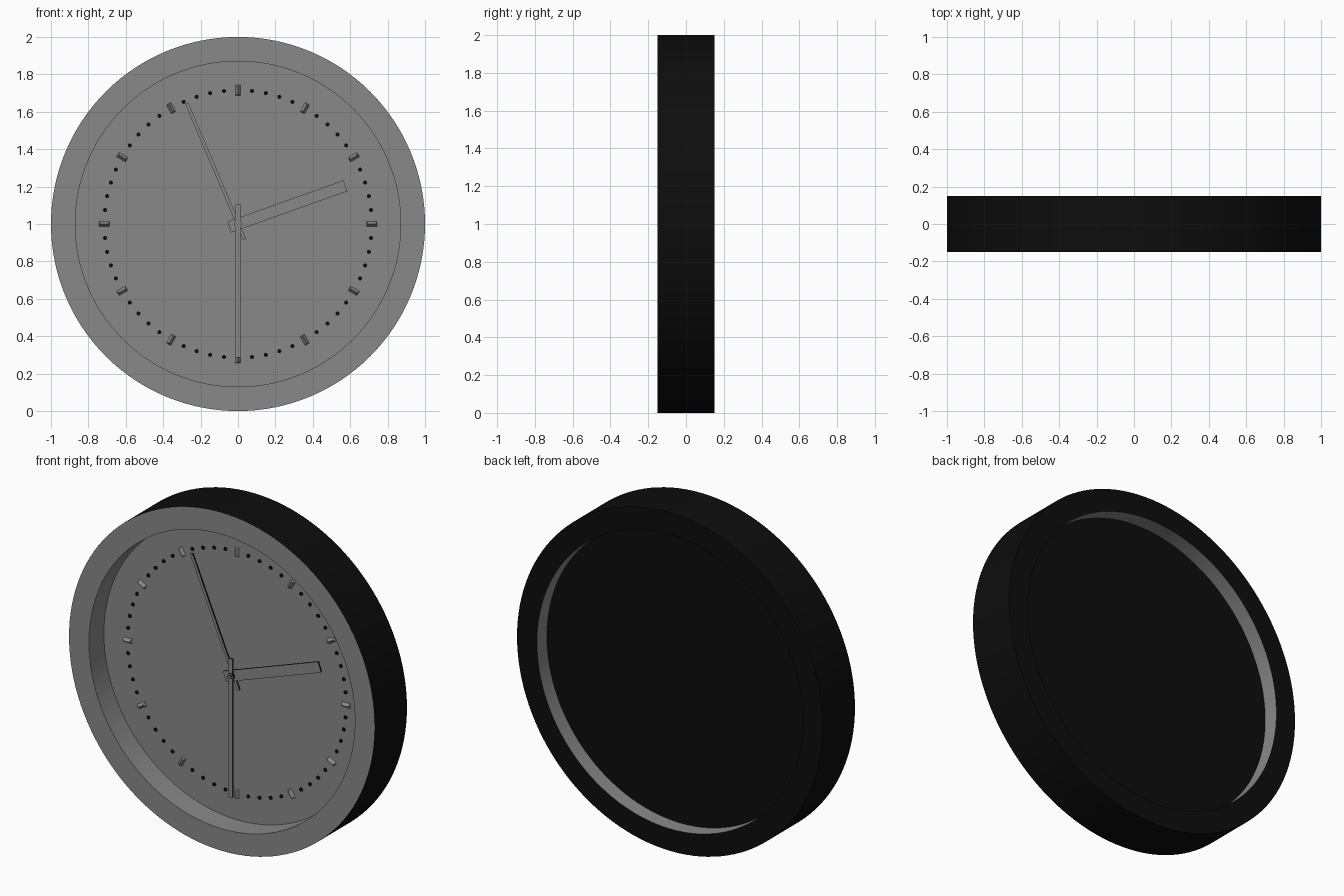
import bpy, bmesh
from math import sin, cos, pi, radians
from mathutils import Matrix

if "Cube" in bpy.data.objects:
    bpy.data.objects.remove(bpy.data.objects["Cube"])

black = bpy.data.materials.new("black")
black.diffuse_color = (0.004, 0.004, 0.004, 1)
black.use_nodes = True
black.node_tree.nodes["Principled BSDF"].inputs["Base Color"].default_value = black.diffuse_color
grey = bpy.data.materials.new("grey")
grey.diffuse_color = (0.25, 0.25, 0.25, 1)
grey.use_nodes = True
grey.node_tree.nodes["Principled BSDF"].inputs["Base Color"].default_value = grey.diffuse_color
N = 128


def finish(name, bm, is_grey, smooth=False):
    """Store the mesh; faces for which is_grey(face) holds are grey, the rest black."""
    bmesh.ops.recalc_face_normals(bm, faces=bm.faces)
    bm.normal_update()
    for f in bm.faces:
        f.material_index = 1 if is_grey(f) else 0
    me = bpy.data.meshes.new(name)
    bm.to_mesh(me)
    bm.free()
    me.materials.append(black)
    me.materials.append(grey)
    ob = bpy.data.objects.new(name, me)
    bpy.context.collection.objects.link(ob)
    if smooth:
        bpy.ops.object.select_all(action='DESELECT')
        ob.select_set(True)
        bpy.context.view_layer.objects.active = ob
        bpy.ops.object.shade_smooth_by_angle()
    return ob


def front(f):
    return f.normal.y < -0.1


def add_disc(bm, r, y0, y1, seg, x=0, z=1):
    """Cylinder lying along y."""
    m = Matrix.Translation((x, (y0 + y1) / 2, z)) @ Matrix.Rotation(pi / 2, 4, 'X')
    bmesh.ops.create_cone(bm, cap_ends=True, segments=seg, radius1=r, radius2=r,
                          depth=abs(y1 - y0), matrix=m)


def radial(deg):
    """Turn about the clock centre, clockwise from twelve."""
    return Matrix.Translation((0, 0, 1)) @ Matrix.Rotation(radians(deg), 4, 'Y')


# Round frame, open at front and back
bm = bmesh.new()
profile = [(1, -0.15), (1, 0.15), (0.87, 0.15), (0.87, -0.15)]
rings = [[bm.verts.new((r * sin(2 * pi * i / N), y, 1 + r * cos(2 * pi * i / N)))
          for i in range(N)] for r, y in profile]
for k in range(4):
    a, b = rings[k], rings[(k + 1) % 4]
    for i in range(N):
        j = (i + 1) % N
        bm.faces.new((a[i], a[j], b[j], b[i]))


def frame_grey(f):
    c = f.calc_center_median()
    return front(f) or (c.x ** 2 + (c.z - 1) ** 2) < 0.88 ** 2


finish("frame", bm, frame_grey, True)

# Recessed dial plate
bm = bmesh.new()
add_disc(bm, 0.87, -0.01, 0.057, N)
finish("dial", bm, front, True)

# Minute dots between the hour marks
bm = bmesh.new()
for i in range(60):
    if i % 5:
        t = 2 * pi * i / 60
        add_disc(bm, 0.011, -0.005, -0.014, 16, 0.715 * sin(t), 1 + 0.715 * cos(t))
finish("minute_dots", bm, lambda f: False)

# Faceted hour marks
bm = bmesh.new()
for i in range(12):
    m = radial(30 * i) @ Matrix.Translation((0, 0, 0.715))
    base = [bm.verts.new(m @ p_) for p_ in
            [Matrix.Translation((x, -0.008, z)).to_translation()
             for x, z in ((-0.015, -0.028), (0.015, -0.028), (0.015, 0.028), (-0.015, 0.028))]]
    ridge = [bm.verts.new(m @ Matrix.Translation((0, -0.028, z)).to_translation())
             for z in (-0.02, 0.02)]
    a, b, c, d = base
    p, q = ridge
    for vs in ((d, c, b, a), (a, b, p), (b, c, q, p), (c, d, q), (d, a, p, q)):
        bm.faces.new(vs)
finish("hour_marks", bm, front)

# Hands: angle, tail, tip, width, middle depth
for name, deg, tail, tip, w, y in (("second_hand", -23, -0.09, 0.70, 0.018, -0.042),
                                   ("hour_hand", 70.4, -0.05, 0.61, 0.062, -0.054),
                                   ("minute_hand", 180, -0.105, 0.715, 0.026, -0.066)):
    bm = bmesh.new()
    m = radial(deg) @ Matrix.Translation((0, y, (tail + tip) / 2)) \
        @ Matrix.Diagonal((w, 0.01, tip - tail, 1))
    bmesh.ops.create_cube(bm, size=1, matrix=m)
    finish(name, bm, front)

# Centre pin with a small cap
bm = bmesh.new()
add_disc(bm, 0.02, -0.01, -0.075, 32)
add_disc(bm, 0.011, -0.07, -0.082, 32)
finish("centre_pin", bm, front, True)
